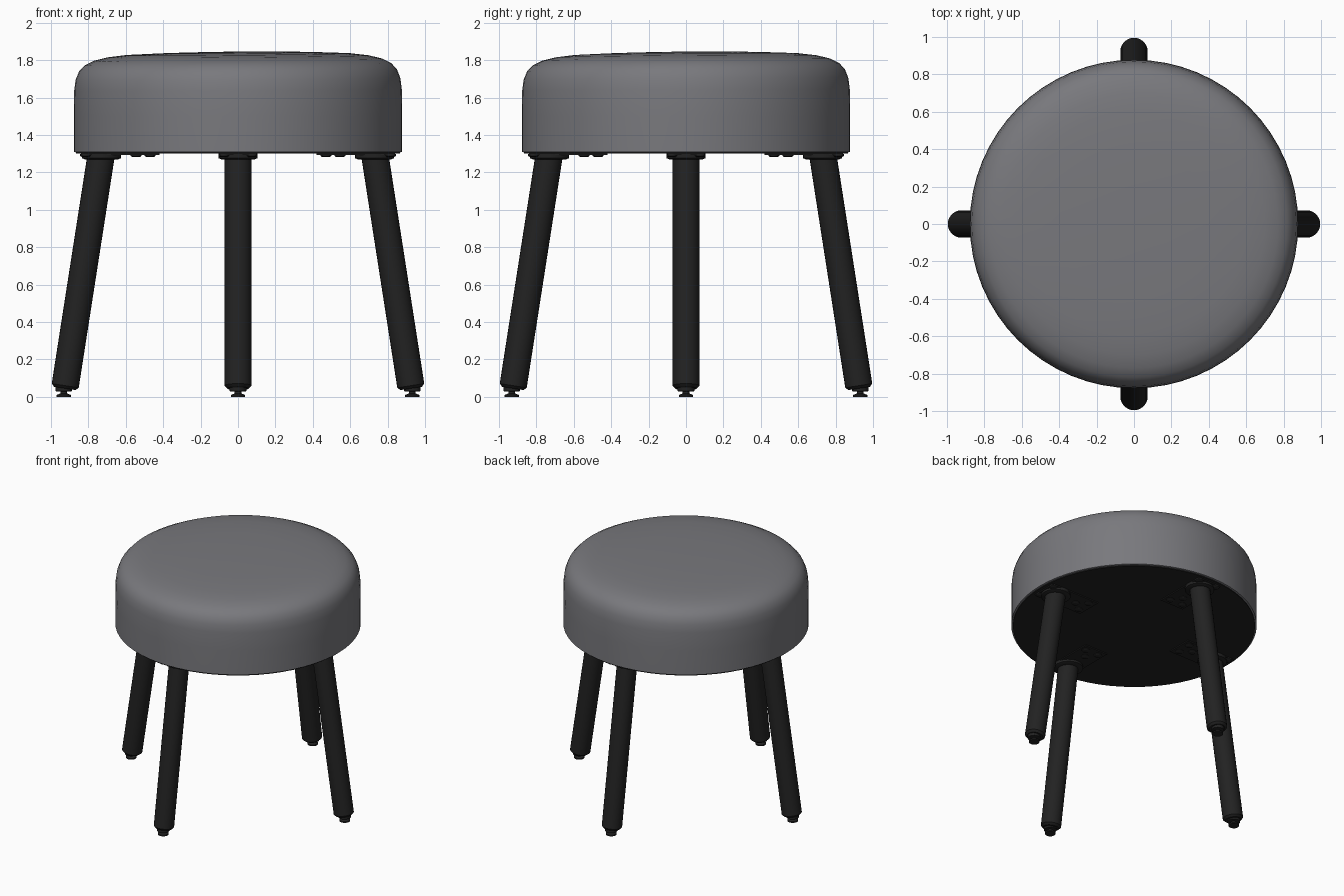
import bpy, bmesh, math
from mathutils import Vector, Matrix

if "Cube" in bpy.data.objects:
    bpy.data.objects.remove(bpy.data.objects["Cube"], do_unlink=True)


def make_material(name, colour):
    mat = bpy.data.materials.new(name)
    mat.use_nodes = True
    mat.diffuse_color = (*colour, 1)
    mat.node_tree.nodes["Principled BSDF"].inputs["Base Color"].default_value = (*colour, 1)
    return mat


GREY = make_material("grey upholstery", (0.19, 0.19, 0.205))
BLACK = make_material("black", (0.016, 0.016, 0.016))


def finish(name, bm, mat, matrix=Matrix()):
    bmesh.ops.recalc_face_normals(bm, faces=bm.faces)
    mesh = bpy.data.meshes.new(name)
    bm.to_mesh(mesh)
    bm.free()
    mesh.transform(matrix)
    mesh.materials.append(mat)
    obj = bpy.data.objects.new(name, mesh)
    bpy.context.collection.objects.link(obj)
    bpy.ops.object.select_all(action="DESELECT")
    obj.select_set(True)
    bpy.context.view_layer.objects.active = obj
    bpy.ops.object.shade_smooth_by_angle(angle=math.radians(35))
    return obj


def lathe(profile, sides):
    """Spin (radius, height) points around z; ends are capped."""
    bm = bmesh.new()
    rings = []
    for r, z in profile:
        rings.append([bm.verts.new((r * math.cos(a), r * math.sin(a), z))
                      for a in (math.tau * i / sides for i in range(sides))])
    for low, high in zip(rings, rings[1:]):
        for i in range(sides):
            j = (i + 1) % sides
            bm.faces.new((low[i], low[j], high[j], high[i]))
    bm.faces.new(rings[0])
    bm.faces.new(rings[-1])
    return bm


# Cushion: soft shoulder, slightly uneven crown
cushion = lathe([(0.86, 1.305), (0.878, 1.31), (0.878, 1.5), (0.876, 1.64), (0.868, 1.70),
                 (0.85, 1.745), (0.82, 1.778), (0.77, 1.803), (0.7, 1.82), (0.6, 1.832),
                 (0.4, 1.84), (0.2, 1.844), (0.03, 1.845)], 64)
for v in cushion.verts:
    lift = max(0, (v.co.z - 1.5) / 0.35)
    v.co.z += lift * 0.009 * (v.co.x + v.co.y)
finish("seat_cushion", cushion, GREY)

# Base board under the cushion
finish("seat_base", lathe([(0.866, 1.30), (0.866, 1.32)], 64), BLACK)

# Legs with mounting plates, collars, screws and levelling feet
TOP, BOTTOM = Vector((0.732, 0, 1.29)), Vector((0.926, 0, 0.045))
axis = TOP - BOTTOM
length = axis.length
lean = Matrix.Translation(BOTTOM) @ axis.to_track_quat("Z", "Y").to_matrix().to_4x4()

for i, side in enumerate(("left", "back", "right", "front")):
    turn = Matrix.Rotation(i * math.pi / 2, 4, "Z")

    finish(side + "_leg", lathe([(0.058, 0), (0.073, 0.015), (0.073, length)], 24),
           BLACK, turn @ lean)
    finish(side + "_collar", lathe([(0.085, 1.268), (0.105, 1.276), (0.105, 1.302)], 24),
           BLACK, turn @ Matrix.Translation((0.73, 0, 0)))
    finish(side + "_foot", lathe([(0.038, 0), (0.038, 0.01), (0.018, 0.018), (0.018, 0.028),
                                  (0.045, 0.03), (0.045, 0.06)], 20),
           BLACK, turn @ Matrix.Translation((0.932, 0, 0)))

    plate = bmesh.new()
    bmesh.ops.create_cube(plate, size=1)
    bmesh.ops.scale(plate, vec=(0.42, 0.2, 0.012), verts=plate.verts)
    finish(side + "_plate", plate, BLACK, turn @ Matrix.Translation((0.63, 0, 1.298)))

    for n, (x, y) in enumerate([(0.47, 0.055), (0.47, -0.055), (0.545, 0), (0.815, 0.075), (0.815, -0.075)]):
        finish(f"{side}_screw_{n + 1}", lathe([(0.022, 1.283), (0.03, 1.288), (0.03, 1.298)], 12),
               BLACK, turn @ Matrix.Translation((x, y, 0)))
